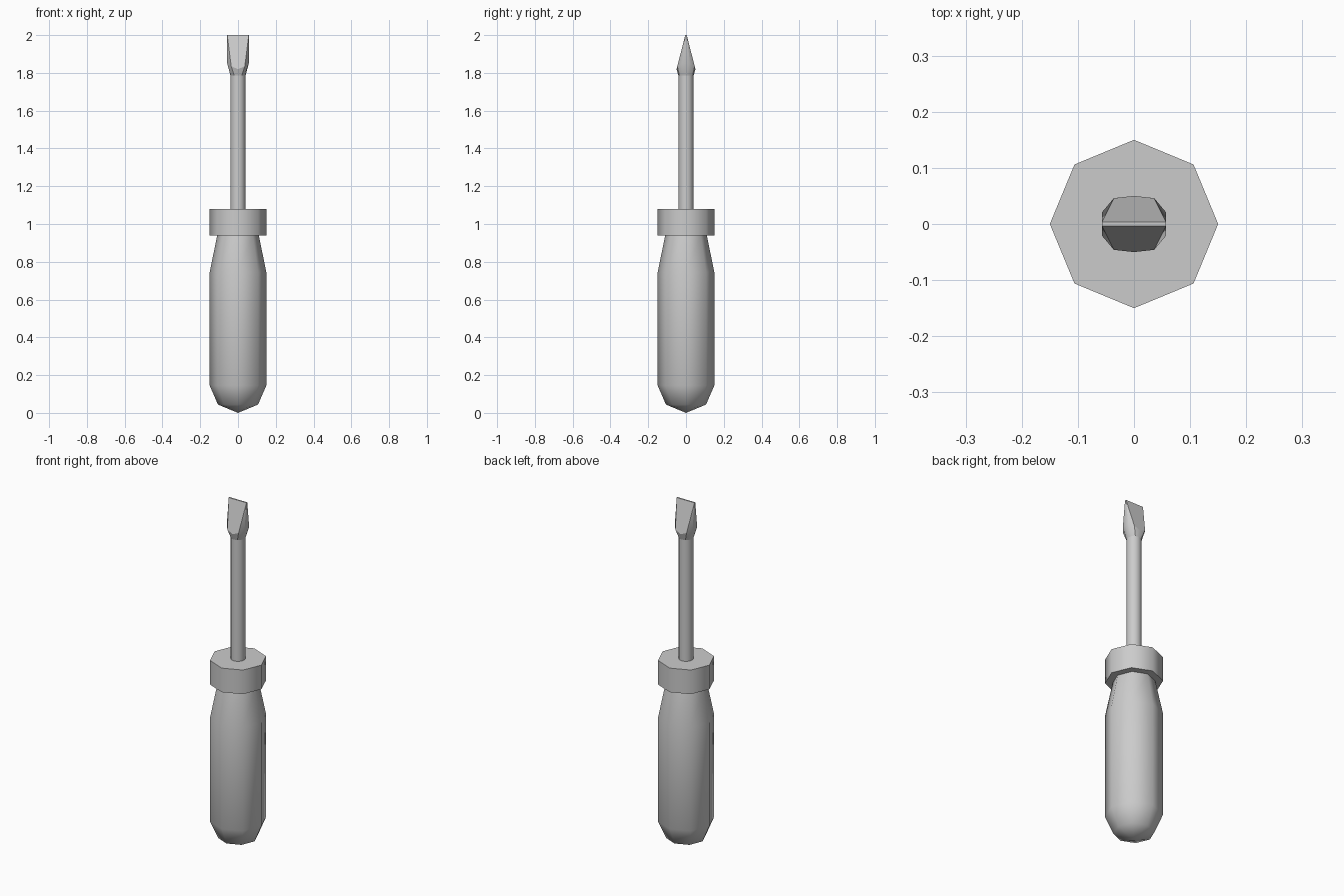
import bpy
import bmesh
from math import cos, sin, pi, radians

if "Cube" in bpy.data.objects:
    bpy.data.objects.remove(bpy.data.objects["Cube"])

grey = bpy.data.materials.new("plain_grey")
grey.use_nodes = True
COLOUR = (0.6, 0.6, 0.6, 1)
grey.diffuse_color = COLOUR
grey.node_tree.nodes["Principled BSDF"].inputs["Base Color"].default_value = COLOUR


def ring(bm, points):
    return [bm.verts.new(p) for p in points]


def circle(radius, z, sides):
    return [(radius * cos(2 * pi * i / sides), radius * sin(2 * pi * i / sides), z)
            for i in range(sides)]


def bridge(bm, low, high):
    n = len(low)
    for i in range(n):
        j = (i + 1) % n
        bm.faces.new((low[i], low[j], high[j], high[i]))


def finish(bm, name, angle):
    bmesh.ops.recalc_face_normals(bm, faces=bm.faces)
    mesh = bpy.data.meshes.new(name)
    bm.to_mesh(mesh)
    bm.free()
    mesh.materials.append(grey)
    obj = bpy.data.objects.new(name, mesh)
    bpy.context.collection.objects.link(obj)
    bpy.ops.object.select_all(action="DESELECT")
    obj.select_set(True)
    bpy.context.view_layer.objects.active = obj
    bpy.ops.object.shade_smooth_by_angle(angle=radians(angle))


def turned(name, profile, sides, angle, apex=None):
    bm = bmesh.new()
    rings = [ring(bm, circle(r, z, sides)) for r, z in profile]
    for low, high in zip(rings, rings[1:]):
        bridge(bm, low, high)
    bm.faces.new(rings[-1])
    if apex is None:
        bm.faces.new(rings[0])
    else:
        tip = bm.verts.new((0, 0, apex))
        for i in range(sides):
            bm.faces.new((tip, rings[0][i], rings[0][(i + 1) % sides]))
    finish(bm, name, angle)


# Handle with a domed butt, and the collar above it
turned("handle", [(0.106, 0.044), (0.15, 0.145), (0.15, 0.745), (0.11, 0.94)],
       8, 60, apex=0)
turned("collar", [(0.15, 0.94), (0.15, 1.08)], 8, 60)

# Shaft
turned("shaft", [(0.04, 1.08), (0.04, 1.785)], 12, 60)

# Blade: flared shoulder narrowing to a flat tip
bm = bmesh.new()
base = ring(bm, circle(0.04, 1.785, 12))
quarter = [(0.057, 0, 1.85), (0.057, 0.021, 1.85), (0.036, 0.046, 1.835), (0, 0.05, 1.82)]
half = quarter + [(-x, y, z) for x, y, z in reversed(quarter[:3])]
shoulder = ring(bm, half + [(x, -y, z) for x, y, z in reversed(half[1:-1])])
bridge(bm, base, shoulder)
s = shoulder
a, b, c, d = ring(bm, [(0.057, 0.004, 2), (-0.057, 0.004, 2),
                       (-0.057, -0.004, 2), (0.057, -0.004, 2)])
faces = [
    (a, b, c, d),
    (a, s[2], s[3], s[4], b), (c, s[8], s[9], s[10], d),
    (a, s[1], s[2]), (b, s[4], s[5]), (c, s[7], s[8]), (d, s[10], s[11]),
    (a, d, s[11], s[0], s[1]), (b, s[5], s[6], s[7], c),
]
for f in faces:
    bm.faces.new(f)
finish(bm, "blade", 30)
